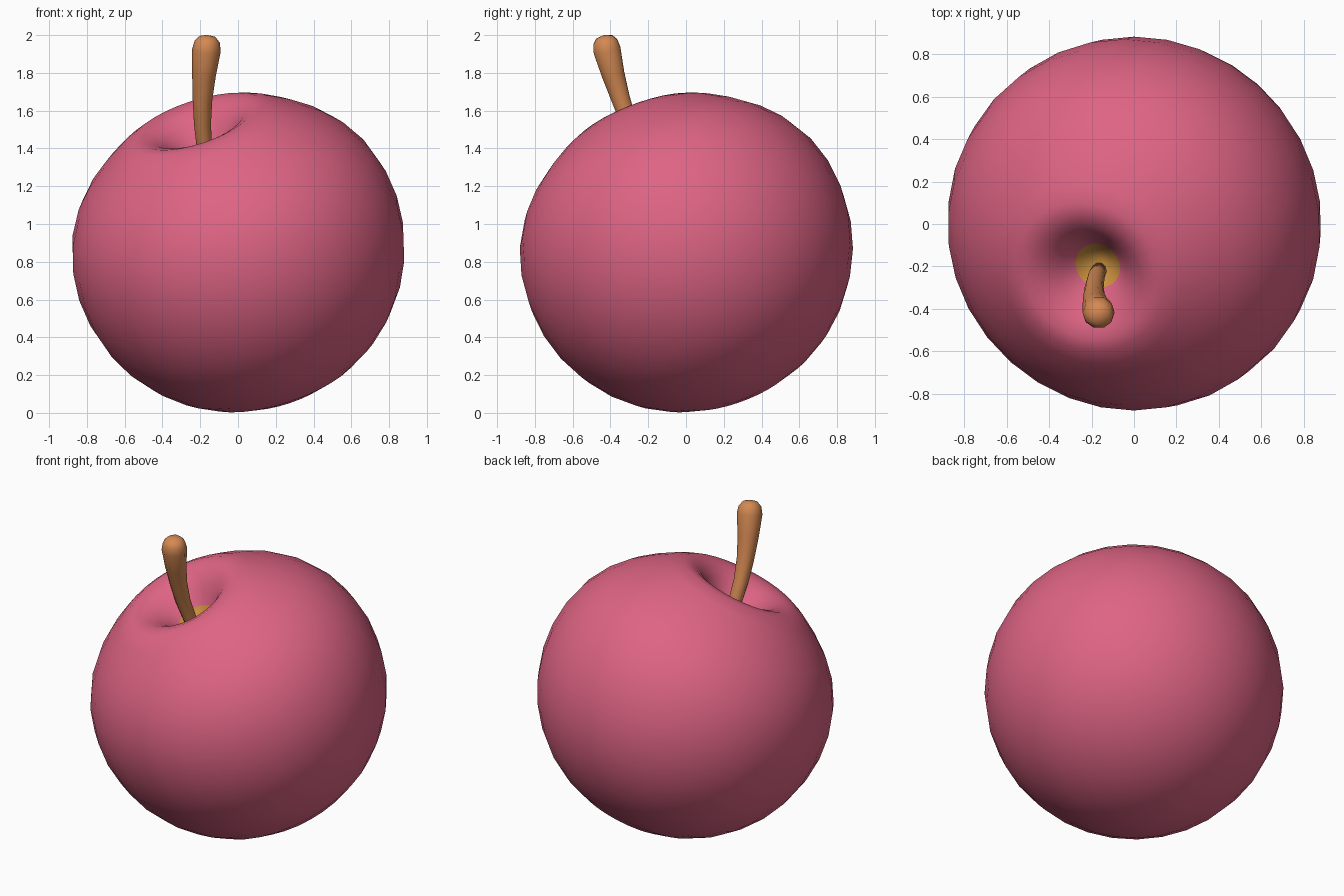
import bpy, bmesh, math
from mathutils import Vector

if "Cube" in bpy.data.objects:
    bpy.data.objects.remove(bpy.data.objects["Cube"])


def material(name, rgb):
    m = bpy.data.materials.new(name)
    m.diffuse_color = (*rgb, 1)
    m.use_nodes = True
    m.node_tree.nodes["Principled BSDF"].inputs["Base Color"].default_value = m.diffuse_color
    return m


pink = material("pink_skin", (0.73, 0.127, 0.231))
brown = material("brown_stem", (0.66, 0.25, 0.085))
ochre = material("ochre_core", (0.62, 0.29, 0.05))


def loft(name, rings, sides, mats, rule=lambda i: 0):
    """rings: (centre, radius, axis); radius 0 closes to a point."""
    bm = bmesh.new()
    loops = []
    for c, r, axis in rings:
        axis = axis.normalized()
        u = Vector((0, 1, 0)).cross(axis).normalized()
        v = axis.cross(u)
        if r == 0:
            loops.append([bm.verts.new(c)])
        else:
            loops.append([bm.verts.new(c + r * (math.cos(a) * u + math.sin(a) * v))
                          for a in (2 * math.pi * k / sides for k in range(sides))])
    for i, (a, b) in enumerate(zip(loops, loops[1:])):
        for k in range(sides):
            n = (k + 1) % sides
            if len(a) == 1:
                f = bm.faces.new((a[0], b[n], b[k]))
            elif len(b) == 1:
                f = bm.faces.new((a[k], a[n], b[0]))
            else:
                f = bm.faces.new((a[k], a[n], b[n], b[k]))
            f.smooth = True
            f.material_index = rule(i)
    bmesh.ops.recalc_face_normals(bm, faces=bm.faces[:])
    me = bpy.data.meshes.new(name)
    bm.to_mesh(me)
    bm.free()
    for m in mats:
        me.materials.append(m)
    ob = bpy.data.objects.new(name, me)
    bpy.context.collection.objects.link(ob)
    return ob


# Apple body: tilted surface of revolution with a dimple at the top
centre = Vector((0, 0, 0.872))
tilt = Vector((-0.33, -0.38, 1)).normalized()
profile = [(0, 0.50), (0.06, 0.525), (0.11, 0.578), (0.155, 0.63), (0.20, 0.678),
           (0.25, 0.715), (0.31, 0.737), (0.37, 0.735), (0.45, 0.695)]
polar = [(42, 0.836), (51, 0.852), (60, 0.868), (70, 0.88), (80, 0.884), (90, 0.885),
         (100, 0.885), (110, 0.884), (120, 0.882), (130, 0.879), (140, 0.876),
         (150, 0.871), (160, 0.865), (170, 0.862)]
profile += [(d * math.sin(math.radians(a)), d * math.cos(math.radians(a))) for a, d in polar]
profile.append((0, -0.86))
loft("apple_body", [(centre + tilt * t, r, tilt) for r, t in profile], 32,
     [pink, ochre], lambda i: 1 if i < 2 else 0)

# Stem: curved, widening upward with a rounded tip
path = [(-0.16, -0.21, 1.28, 0.036), (-0.178, -0.245, 1.40, 0.04), (-0.188, -0.30, 1.53, 0.045),
        (-0.188, -0.345, 1.66, 0.052), (-0.18, -0.385, 1.79, 0.063),
        (-0.167, -0.418, 1.92, 0.076), (-0.163, -0.427, 1.965, 0.067),
        (-0.161, -0.432, 1.99, 0.045)]
pts = [Vector(p[:3]) for p in path]
rings = [(pts[0], 0, pts[1] - pts[0])]
for i, p in enumerate(path):
    rings.append((pts[i], p[3], pts[min(i + 1, len(pts) - 1)] - pts[max(i - 1, 0)]))
rings.append((Vector((-0.16, -0.434, 2.0)), 0, pts[-1] - pts[-2]))
loft("stem", rings, 10, [brown])
